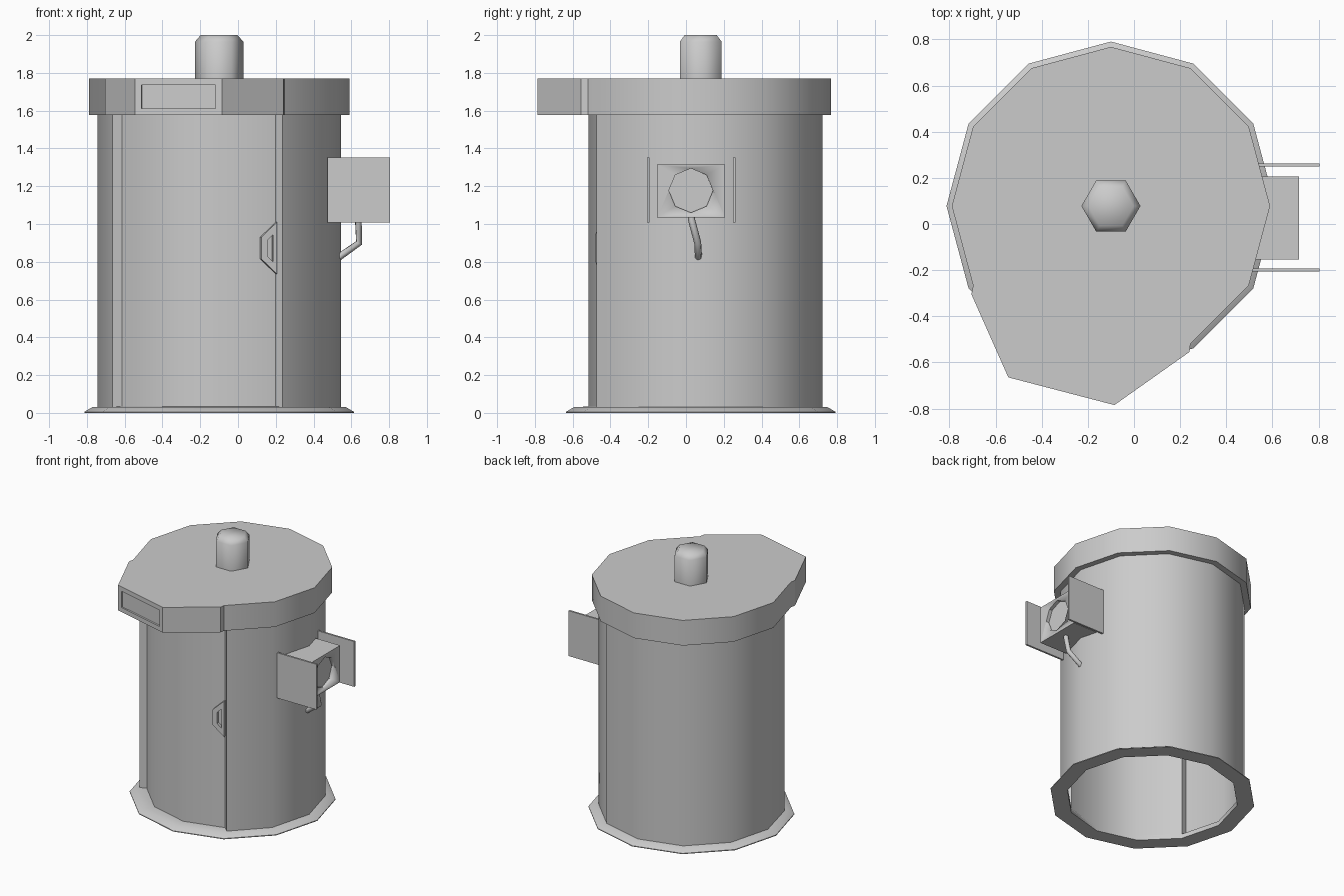
import bpy, bmesh
from math import sin, cos, radians, pi
from mathutils import Vector

if "Cube" in bpy.data.objects:
    bpy.data.objects.remove(bpy.data.objects["Cube"])

CX, CY = -0.10, 0.078          # axis of the round body


def polar(r, deg):
    return (CX + r * cos(radians(deg)), CY + r * sin(radians(deg)))


def finish(name, bm, angle=35, fix=True):
    if fix:
        bmesh.ops.recalc_face_normals(bm, faces=bm.faces)
    me = bpy.data.meshes.new(name)
    bm.to_mesh(me)
    bm.free()
    ob = bpy.data.objects.new(name, me)
    bpy.context.collection.objects.link(ob)
    bpy.ops.object.select_all(action='DESELECT')
    bpy.context.view_layer.objects.active = ob
    ob.select_set(True)
    bpy.ops.object.shade_smooth_by_angle(angle=radians(angle))
    return ob


def loft(rings, caps=True, closed=False):
    """Join rings of 3D points; cap the ends or close the loop of rings."""
    bm = bmesh.new()
    vs = [[bm.verts.new(p) for p in r] for r in rings]
    n = len(vs[0])
    pairs = list(zip(vs, vs[1:])) + ([(vs[-1], vs[0])] if closed else [])
    for a, b in pairs:
        for i in range(n):
            j = (i + 1) % n
            bm.faces.new((a[i], a[j], b[j], b[i]))
    if caps:
        bm.faces.new(vs[0][::-1])
        bm.faces.new(vs[-1])
    return bm


def lathe(profile, sides):
    return [[(*polar(r, 360 * k / sides), z) for k in range(sides)] for r, z in profile]


def box(name, lo, hi):
    ring = [(lo[0], lo[1]), (hi[0], lo[1]), (hi[0], hi[1]), (lo[0], hi[1])]
    return finish(name, loft([[(*p, z) for p in ring] for z in (lo[2], hi[2])]))


# Base flange
finish("base_flange", loft(lathe([(0.595, 0), (0.713, 0), (0.713, 0.006),
                                  (0.672, 0.03), (0.595, 0.034)], 12), caps=False, closed=True))

# Body shell: outer wall with a stepped-in door at the front
outline = [polar(0.645, a) for a in [-58.6] + list(range(-30, 181, 30)) + [208.8]]
outline += [polar(0.595, a) for a in (210, 240, 270, 300)]
finish("body_shell", loft([[(*p, z) for p in outline] for z in (0.02, 1.6)], caps=False), fix=False)

# Lid with a projecting sign box and a recessed sign panel
lid = [polar(0.69, a) for a in range(-60, 211, 30)]
lid += [(-0.705, -0.305), (-0.545, -0.665), (-0.085, -0.785), (0.24, -0.555)]
bm = loft([[(*p, z) for p in lid] for z in (1.578, 1.77)])
bmesh.ops.recalc_face_normals(bm, faces=bm.faces)
sign_dir = Vector((-0.12, -0.46, 0)).normalized()
bm.normal_update()
sign = max(bm.faces, key=lambda f: f.normal.dot(sign_dir))
bmesh.ops.inset_individual(bm, faces=[sign], thickness=0.048)
bmesh.ops.inset_individual(bm, faces=[sign], thickness=0.0005, depth=-0.012)
finish("lid", bm, fix=False)

# Top lamp
finish("top_lamp", loft(lathe([(0.128, 1.76), (0.128, 1.965), (0.098, 2.0)], 6)), 65)

# Door handle: trapezoid frame lying on the right door facet
p0, p1 = Vector((*polar(0.595, -90), 0)), Vector((*polar(0.595, -60), 0))
along, normal = (p1 - p0).normalized(), Vector((*polar(1, -75), 0)) - Vector((CX, CY, 0))


def on_door(pts, depth):
    return [p0 + along * ((x - p0.x) / along.x) + normal * depth + Vector((0, 0, z)) for x, z in pts]


outer = [(0.2, 1.01), (0.117, 0.93), (0.117, 0.815), (0.2, 0.735)]
inner = [(0.18, 0.945), (0.15, 0.915), (0.15, 0.83), (0.18, 0.80)]
finish("door_handle", loft([on_door(outer, -0.005), on_door(outer, 0.025),
                            on_door(inner, 0.025), on_door(inner, -0.005)],
                           caps=False, closed=True))

# Side unit with an octagonal recess
unit = box("side_unit", (0.48, -0.153, 1.035), (0.715, 0.207, 1.315))
cutter = finish("recess_cutter", loft([[(x, 0.026 + 0.117 * cos(k * pi / 4), 1.177 + 0.117 * sin(k * pi / 4))
                                        for k in range(8)] for x in (0.69, 0.8)]))
cutter.hide_render = True
cutter.hide_set(True)
cut = unit.modifiers.new("recess", 'BOOLEAN')
cut.object, cut.operation, cut.solver = cutter, 'DIFFERENCE', 'EXACT'

# Privacy plates either side of the unit
for side, y in (("front", -0.199), ("back", 0.256)):
    box(side + "_side_plate", (0.475, y - 0.007, 1.007), (0.805, y + 0.007, 1.352))

# Bent cable pipe from the unit back to the body
cu = bpy.data.curves.new("cable_pipe", 'CURVE')
cu.dimensions = '3D'
cu.bevel_depth, cu.bevel_resolution, cu.use_fill_caps = 0.019, 1, True
path = [(0.635, 0.025, 1.06), (0.637, 0.03, 1.02), (0.641, 0.062, 0.9), (0.535, 0.066, 0.825)]
sp = cu.splines.new('POLY')
sp.points.add(len(path) - 1)
for pt, co in zip(sp.points, path):
    pt.co = (*co, 1)
bpy.context.collection.objects.link(bpy.data.objects.new("cable_pipe", cu))
